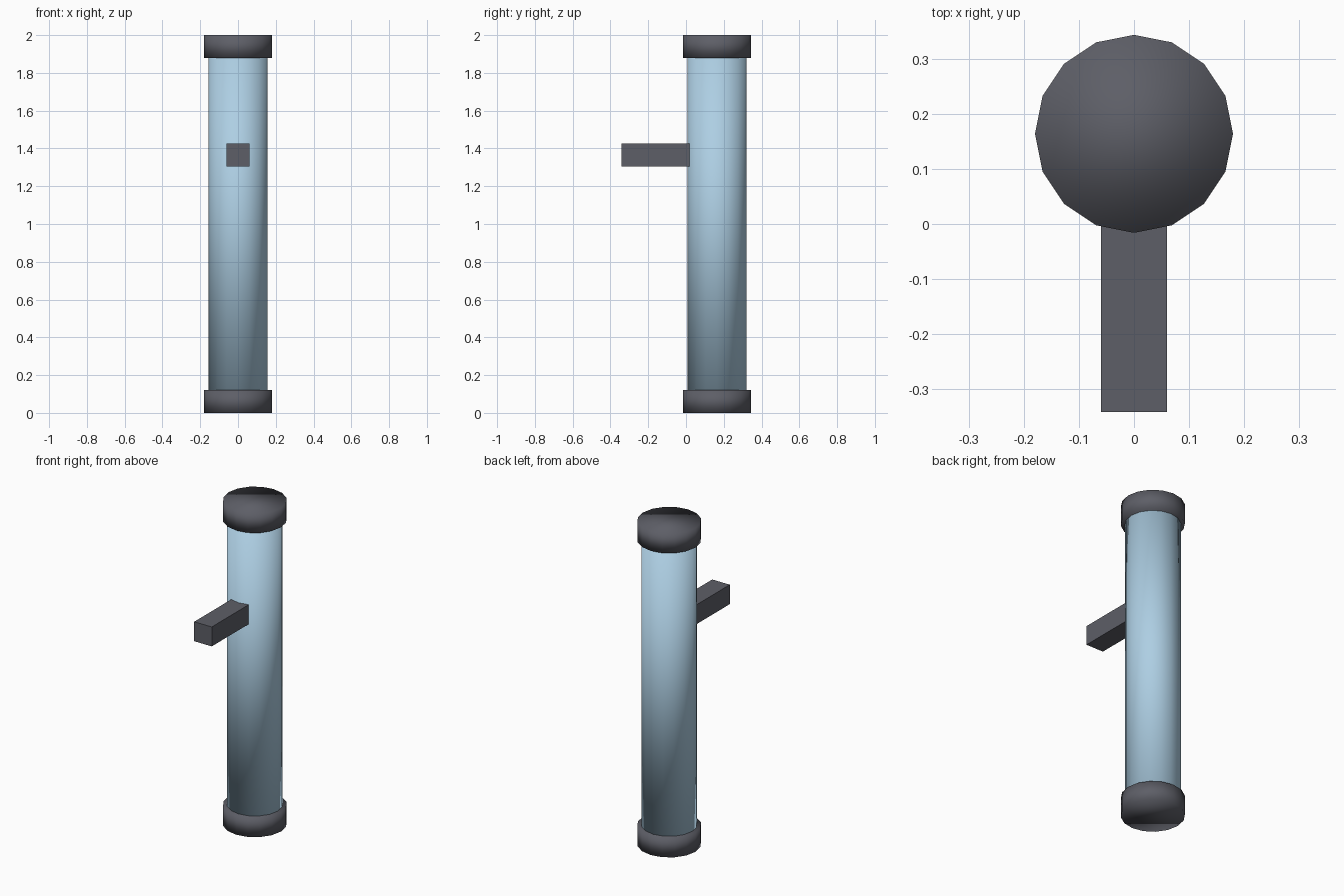
import bpy

if "Cube" in bpy.data.objects:
    bpy.data.objects.remove(bpy.data.objects["Cube"])

CY = 0.164  # tube axis offset behind the handle


def material(name, rgb):
    m = bpy.data.materials.new(name)
    m.diffuse_color = (*rgb, 1)
    m.use_nodes = True
    m.node_tree.nodes["Principled BSDF"].inputs["Base Color"].default_value = m.diffuse_color
    return m


dark = material("dark_grey", (0.11, 0.113, 0.135))
glass = material("pale_blue", (0.42, 0.62, 0.77))


def cylinder(name, radius, z0, z1, sides, mat):
    bpy.ops.mesh.primitive_cylinder_add(vertices=sides, radius=radius, depth=z1 - z0,
                                        location=(0, CY, (z0 + z1) / 2))
    ob = bpy.context.object
    ob.name = name
    ob.data.materials.append(mat)
    bpy.ops.object.shade_smooth()
    return ob


# Tube and its two end caps, softly shaded all over
cylinder("tube", 0.157, 0.1, 1.9, 16, glass)
for name, z in (("bottom_cap", 0.0), ("top_cap", 1.88)):
    cylinder(name, 0.18, z, z + 0.12, 16, dark)

# Square bar sticking out of the front
bpy.ops.mesh.primitive_cube_add(size=1, location=(0, -0.161, 1.365))
bar = bpy.context.object
bar.name = "handle_bar"
bar.scale = (0.12, 0.362, 0.12)
bpy.ops.object.transform_apply(location=False, rotation=False, scale=True)
bar.data.materials.append(dark)
